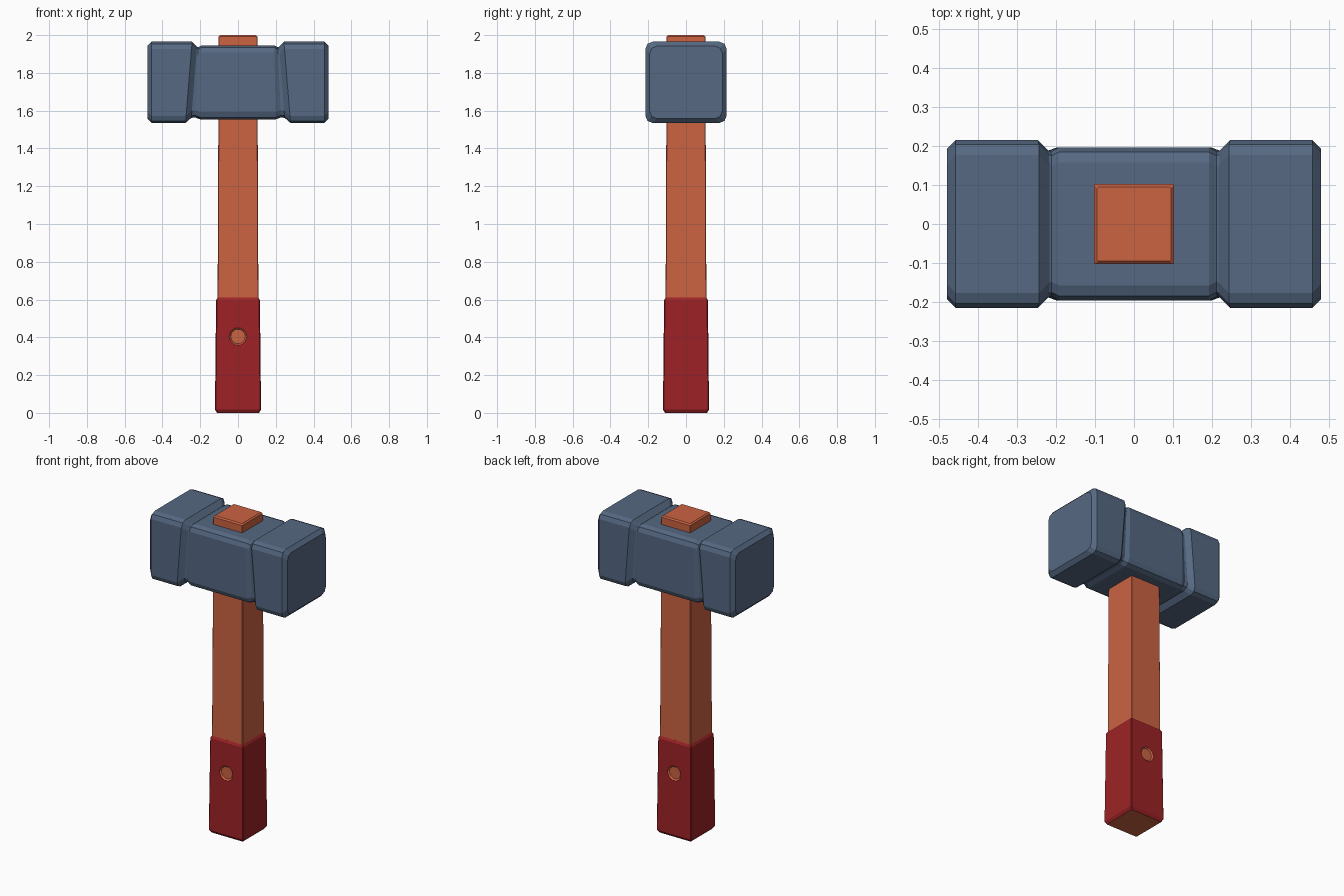
import bpy, bmesh, math

if "Cube" in bpy.data.objects:
    bpy.data.objects.remove(bpy.data.objects["Cube"])


def material(name, rgb):
    m = bpy.data.materials.new(name)
    m.diffuse_color = (*rgb, 1)
    m.use_nodes = True
    m.node_tree.nodes["Principled BSDF"].inputs["Base Color"].default_value = m.diffuse_color
    return m


STEEL = material("blue grey steel", (0.092, 0.14, 0.225))
WOOD = material("orange wood", (0.60, 0.125, 0.055))
GRIP = material("dark red grip", (0.335, 0.016, 0.019))


def rounded_square(half, r, segs):
    """Outline of a square with rounded (or chamfered) corners."""
    pts = []
    for q, (sx, sy) in enumerate([(1, 1), (-1, 1), (-1, -1), (1, -1)]):
        for i in range(segs + 1):
            a = math.pi / 2 * (q + i / segs)
            pts.append((sx * (half - r) + r * math.cos(a),
                        sy * (half - r) + r * math.sin(a)))
    return pts


def loft(name, rings, mats):
    """Skin a list of point rings and cap both ends."""
    bm = bmesh.new()
    loops = [[bm.verts.new(p) for p in ring] for ring in rings]
    n = len(loops[0])
    for a, b in zip(loops, loops[1:]):
        for i in range(n):
            j = (i + 1) % n
            bm.faces.new((a[i], a[j], b[j], b[i]))
    bm.faces.new(loops[0])
    bm.faces.new(loops[-1])
    bmesh.ops.recalc_face_normals(bm, faces=bm.faces)
    me = bpy.data.meshes.new(name)
    bm.to_mesh(me)
    bm.free()
    for m in mats:
        me.materials.append(m)
    ob = bpy.data.objects.new(name, me)
    bpy.context.collection.objects.link(ob)
    return ob


def post(name, stations, r, mats):
    """Square post along z from (z, half width) stations."""
    return loft(name, [[(x, y, z) for x, y in rounded_square(h, r, 1)]
                       for z, h in stations], mats)


# Hammer head: (x, half size, extra x at the bottom edge)
half_profile = [(0.48, 0.192, 0), (0.457, 0.215, 0), (0.243, 0.215, 0.035),
                (0.217, 0.188, 0.03), (0.211, 0.186, 0.016), (0.192, 0.196, 0.008)]
stations = [(-x, h, -s) for x, h, s in half_profile] + half_profile[::-1]
rings = []
for x, h, s in stations:
    rings.append([(x + s * (0.5 - z / (2 * h)), y, 1.75 + z)
                  for y, z in rounded_square(h, 0.038, 2)])
loft("hammer_head", rings, [STEEL])

# Wooden handle, tapering upwards through the head
post("handle", [(0.02, 0.109), (0.6, 0.108), (1.55, 0.104), (1.992, 0.103), (2.0, 0.095)],
     0.003, [WOOD])

# Grip sleeve with a wooden butt
grip = post("grip", [(0.0, 0.111), (0.018, 0.122), (0.596, 0.116), (0.61, 0.108)],
            0.005, [GRIP, WOOD])

# Shallow flared holes on the front and back of the grip
for s in (-1, 1):
    cone = [[(r * math.cos(k * math.pi / 5), s * y, 0.405 + r * math.sin(k * math.pi / 5))
             for k in range(10)] for y, r in ((0.110, 0.039), (0.128, 0.057))]
    cutter = loft("hole_cutter", cone, [])
    mod = grip.modifiers.new("hole", 'BOOLEAN')
    mod.operation = 'DIFFERENCE'
    mod.solver = 'EXACT'
    mod.object = cutter
    bpy.context.view_layer.update()
    cut = bpy.data.meshes.new_from_object(
        grip.evaluated_get(bpy.context.evaluated_depsgraph_get()))
    grip.modifiers.clear()
    grip.data = cut
    bpy.data.objects.remove(cutter)

# Wood colour on the butt face and inside the holes
me = grip.data
me.materials.clear()
me.materials.append(GRIP)
me.materials.append(WOOD)
for p in me.polygons:
    in_hole = all(math.hypot(me.vertices[v].co.x, me.vertices[v].co.z - 0.405) < 0.06
                  for v in p.vertices)
    p.material_index = 1 if in_hole or p.normal.z < -0.95 else 0
